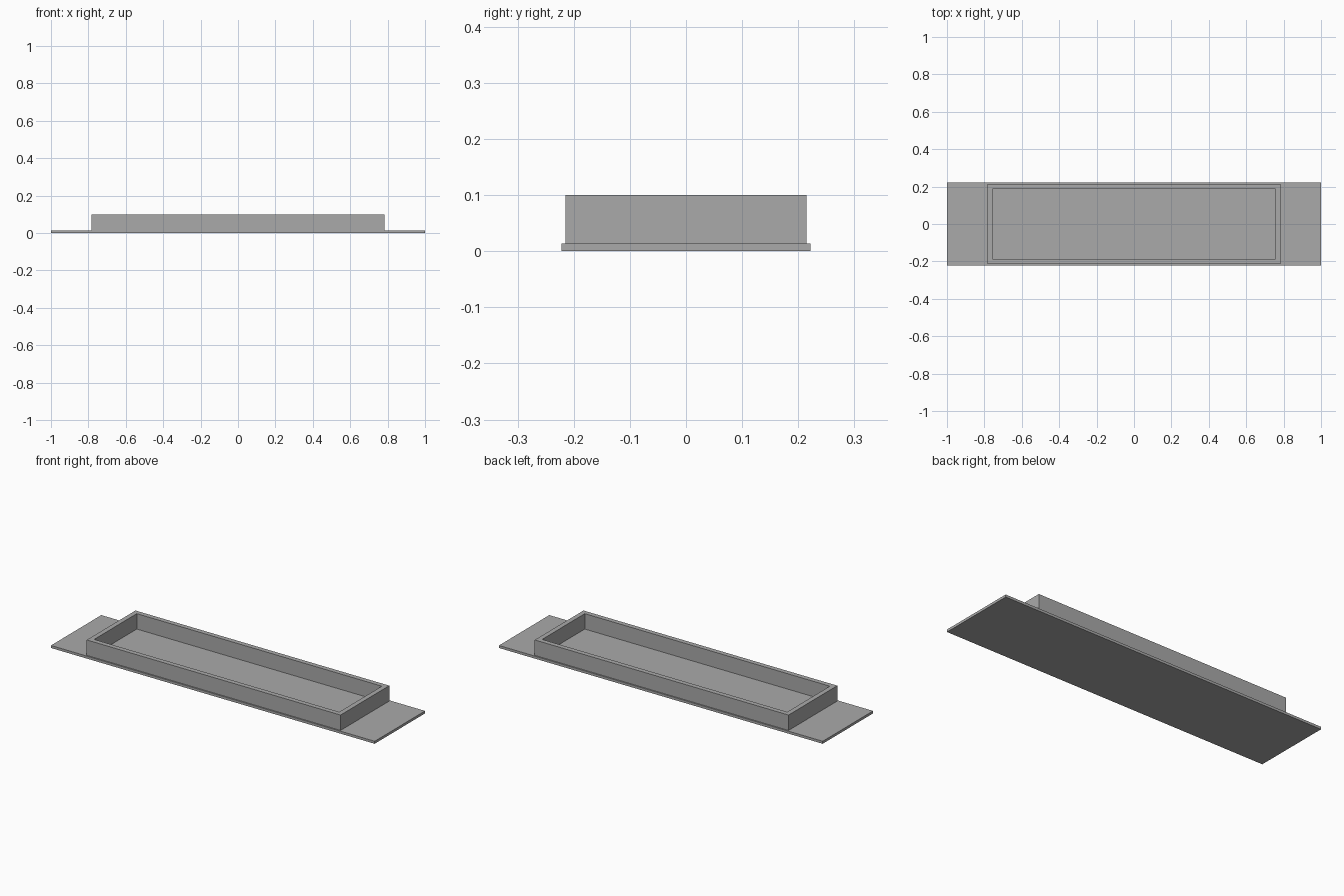
import bpy
import bmesh

cube = bpy.data.objects.get("Cube")
if cube:
    bpy.data.objects.remove(cube, do_unlink=True)

grey = bpy.data.materials.new("plain grey")
grey.use_nodes = True
colour = (0.4, 0.4, 0.4, 1)
grey.diffuse_color = colour
grey.node_tree.nodes["Principled BSDF"].inputs["Base Color"].default_value = colour

PLATE_TOP = 0.014
RIM_TOP = 0.1
WALL = 0.027


def finish(name, bm):
    bmesh.ops.recalc_face_normals(bm, faces=bm.faces)
    mesh = bpy.data.meshes.new(name)
    bm.to_mesh(mesh)
    bm.free()
    mesh.materials.append(grey)
    obj = bpy.data.objects.new(name, mesh)
    bpy.context.collection.objects.link(obj)


def rectangle(bm, half_x, half_y, z):
    corners = ((-1, -1), (1, -1), (1, 1), (-1, 1))
    return [bm.verts.new((sx * half_x, sy * half_y, z)) for sx, sy in corners]


def bridge(bm, a, b):
    for i in range(4):
        j = (i + 1) % 4
        bm.faces.new((a[i], a[j], b[j], b[i]))


# Flat base plate
bm = bmesh.new()
low = rectangle(bm, 1, 0.222, 0)
high = rectangle(bm, 1, 0.222, PLATE_TOP)
bridge(bm, low, high)
bm.faces.new(low)
bm.faces.new(high)
finish("base_plate", bm)

# Rectangular wall around the open tray
bm = bmesh.new()
x, y = 0.784, 0.215
rings = [
    rectangle(bm, x, y, PLATE_TOP),
    rectangle(bm, x, y, RIM_TOP),
    rectangle(bm, x - WALL, y - WALL, RIM_TOP),
    rectangle(bm, x - WALL, y - WALL, PLATE_TOP),
]
for i in range(4):
    bridge(bm, rings[i], rings[(i + 1) % 4])
finish("tray_wall", bm)
